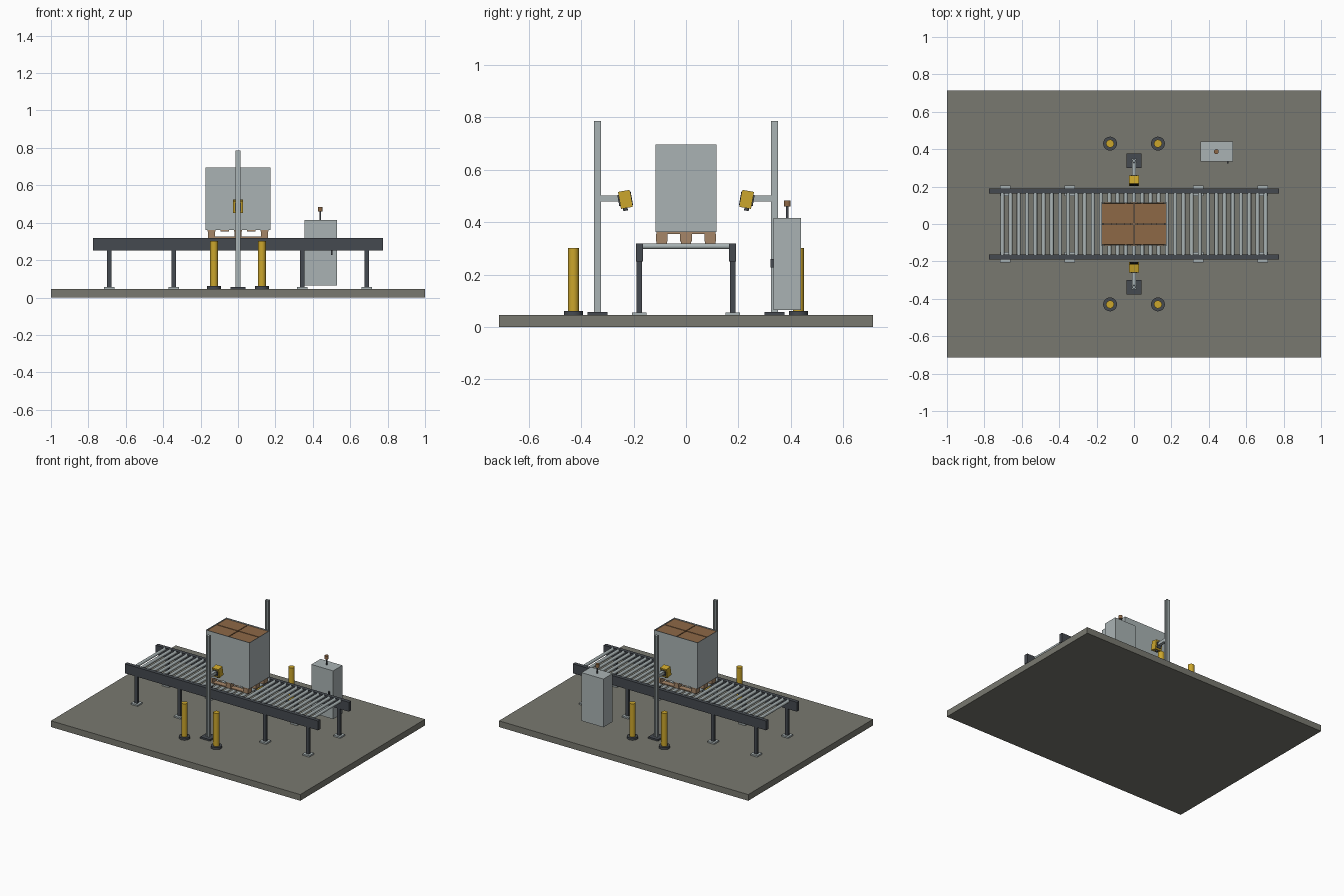
import bpy, bmesh, math
from mathutils import Matrix, Vector

if "Cube" in bpy.data.objects:
    bpy.data.objects.remove(bpy.data.objects["Cube"])


def mat(name, r, g, b):
    m = bpy.data.materials.new(name)
    m.diffuse_color = (r, g, b, 1)
    m.use_nodes = True
    m.node_tree.nodes["Principled BSDF"].inputs["Base Color"].default_value = m.diffuse_color
    return m


CONCRETE = mat("concrete", 0.19, 0.19, 0.16)
DARK = mat("dark_steel", 0.06, 0.068, 0.08)
STEEL = mat("light_steel", 0.40, 0.455, 0.46)
FILM = mat("pale_grey", 0.40, 0.45, 0.455)
YELLOW = mat("safety_yellow", 0.60, 0.38, 0.025)
CARTON = mat("cardboard", 0.27, 0.14, 0.062)
WOOD = mat("pallet_wood", 0.38, 0.24, 0.14)
BLACK = mat("black_glass", 0.012, 0.013, 0.016)


def finish(name, bm, material, smooth=False):
    me = bpy.data.meshes.new(name)
    bmesh.ops.recalc_face_normals(bm, faces=bm.faces)
    bm.to_mesh(me)
    bm.free()
    me.materials.append(material)
    ob = bpy.data.objects.new(name, me)
    bpy.context.collection.objects.link(ob)
    if smooth:
        bpy.ops.object.select_all(action='DESELECT')
        bpy.context.view_layer.objects.active = ob
        ob.select_set(True)
        bpy.ops.object.shade_smooth_by_angle(angle=math.radians(35))
    return ob


def boxes(name, items, material, matrix=None):
    """items: (centre, size) pairs"""
    bm = bmesh.new()
    for c, s in items:
        m = Matrix.Translation(c) @ Matrix.Diagonal((*s, 1))
        bmesh.ops.create_cube(bm, size=1, matrix=(matrix or Matrix()) @ m)
    return finish(name, bm, material)


def cylinders(name, items, material, sides=24, axis='Z', matrix=None):
    """items: (centre, radius, length)"""
    turn = Matrix.Rotation(math.pi / 2, 4, 'X') if axis == 'Y' else Matrix()
    bm = bmesh.new()
    for c, r, l in items:
        m = (matrix or Matrix()) @ Matrix.Translation(c) @ turn
        bmesh.ops.create_cone(bm, cap_ends=True, segments=sides, radius1=r, radius2=r, depth=l, matrix=m)
    return finish(name, bm, material, True)


FLOOR = 0.045
boxes("floor_slab", [((0, 0, FLOOR / 2), (2, 1.43, FLOOR))], CONCRETE)

# Roller conveyor
LEG_X = (-0.688, -0.343, 0.343, 0.688)
for s, side in ((-1, "front"), (1, "rear")):
    boxes(side + "_rail", [((0, s * 0.177, 0.284), (1.55, 0.027, 0.068))], DARK)
    boxes(side + "_legs", [((x, s * 0.178, 0.153), (0.024, 0.021, 0.2)) for x in LEG_X], DARK)
    boxes(side + "_feet", [((x, s * 0.178, 0.050), (0.055, 0.055, 0.010)) for x in LEG_X], STEEL)
cylinders("rollers", [((-0.704 + 0.044 * i, 0, 0.308), 0.011, 0.33) for i in range(33)],
          STEEL, 16, 'Y')

# Pallet: bottom boards, blocks and deck
boxes("pallet", [((0, y, 0.3225), (0.32, 0.04, 0.007)) for y in (-0.092, 0, 0.092)]
      + [((x, y, 0.34), (0.036, 0.044, 0.028)) for x in (-0.142, 0, 0.142) for y in (-0.092, 0, 0.092)]
      + [((x, 0, 0.359), (0.044, 0.224, 0.010)) for x in (-0.142, -0.071, 0, 0.071, 0.142)], WOOD)

# Wrapped cartons
boxes("cartons", [((sx * 0.0865, sy * 0.0565, 0.419 + 0.109 * k), (0.167, 0.107, 0.107))
                  for k in range(3) for sx in (-1, 1) for sy in (-1, 1)], CARTON)
boxes("stretch_film", [((sx * 0.1735, 0, 0.529), (0.003, 0.234, 0.334)) for sx in (-1, 1)]
      + [((0, sy * 0.1155, 0.529), (0.344, 0.003, 0.334)) for sy in (-1, 1)], FILM)


def slotted_post(name, y, z0, z1):
    """Square extrusion with a groove in each face"""
    h, g, d = 0.0125, 0.003, 0.005
    side = [(-h, -h), (-g, -h), (-g, -h + d), (g, -h + d), (g, -h)]
    bm = bmesh.new()
    verts = []
    for k in range(4):
        rot = Matrix.Rotation(k * math.pi / 2, 3, 'Z')
        verts += [bm.verts.new(rot @ Vector((px, py, 0)) + Vector((0, y, z0))) for px, py in side]
    face = bm.faces.new(verts)
    ext = bmesh.ops.extrude_face_region(bm, geom=[face])
    top = [v for v in ext["geom"] if isinstance(v, bmesh.types.BMVert)]
    bmesh.ops.translate(bm, verts=top, vec=(0, 0, z1 - z0))
    return finish(name, bm, STEEL)


# Scanner posts, arms, heads and bollards on both sides
for s, side in ((-1, "front"), (1, "rear")):
    boxes(side + "_post_base", [((0, s * 0.338, 0.051), (0.078, 0.078, 0.012))], DARK)
    slotted_post(side + "_post", s * 0.338, 0.055, 0.787)
    boxes(side + "_arm", [((0, s * 0.291, 0.490), (0.022, 0.072, 0.022))], STEEL)
    tilt = Matrix.Translation((0, s * 0.232, 0.487)) @ Matrix.Rotation(math.radians(-10 * s), 4, 'X')
    boxes(side + "_scanner_head", [((0, 0, 0), (0.052, 0.045, 0.066))], YELLOW, tilt)
    boxes(side + "_scanner_bracket", [((0, s * 0.0245, 0), (0.034, 0.005, 0.044))], DARK, tilt)
    boxes(side + "_scanner_window", [((0, -s * 0.0235, 0), (0.042, 0.004, 0.052))], BLACK, tilt)
    cylinders(side + "_cable_gland", [((0, s * 0.006, -0.037), 0.009, 0.012)], DARK, 16, matrix=tilt)
    cylinders(side + "_bollards", [((x, s * 0.43, 0.179), 0.021, 0.244) for x in (-0.128, 0.128)], YELLOW)
    cylinders(side + "_bollard_bases", [((x, s * 0.43, 0.053), 0.037, 0.016) for x in (-0.128, 0.128)], DARK)

# Control cabinet with handle and beacon
boxes("control_cabinet", [((0.442, 0.387, 0.240), (0.175, 0.106, 0.350))], FILM)
boxes("cabinet_handle", [((0.5, 0.329, 0.243), (0.008, 0.012, 0.034))], DARK)
cylinders("beacon_pole", [((0.44, 0.387, 0.437), 0.005, 0.046)], DARK, 12)
cylinders("beacon_lamp", [((0.44, 0.387, 0.471), 0.013, 0.024)], CARTON, 20)
